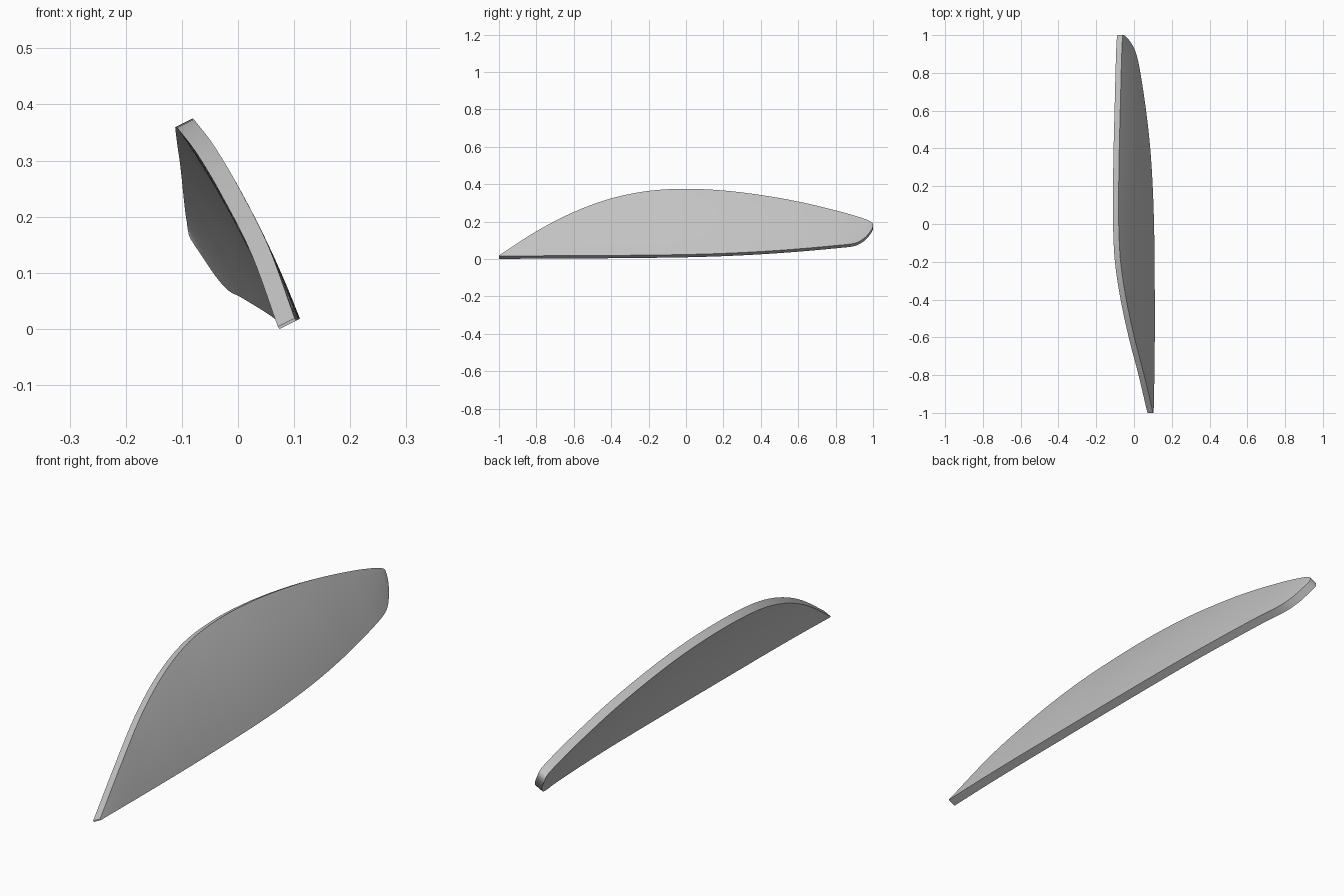
import bpy, bmesh, math
from mathutils import Vector

cube = bpy.data.objects.get("Cube")
if cube:
    bpy.data.objects.remove(cube)

glass = bpy.data.materials.new("grey_glass")
glass.use_nodes = True
GREY = (0.55, 0.55, 0.55, 1)
glass.diffuse_color = GREY
glass.node_tree.nodes["Principled BSDF"].inputs["Base Color"].default_value = GREY

# Outer outline stations: y, lower edge x and z, upper edge x and z
STATIONS = [
    (-1, .104, .015, .101, .019),
    (-.8, .108, .017, .054, .148),
    (-.6, .11, .018, .002, .251),
    (-.4, .11, .019, -.041, .324),
    (-.2, .109, .021, -.071, .364),
    (0, .106, .024, -.081, .375),
    (.2, .099, .03, -.081, .366),
    (.4, .086, .04, -.078, .342),
    (.6, .064, .054, -.073, .307),
    (.8, .034, .072, -.068, .26),
    (.9, .012, .084, -.065, .232),
    (.95, -.01, .109, -.063, .216),
    (.98, -.031, .14, -.061, .204),
    (.995, -.046, .162, -.06, .195),
    (1, -.055, .176, -.058, .184),
]
THICKNESS = Vector((-.03, 0, -.015))
STEPS, ROWS = 5, 16


def spline(points):
    """Smooth curve through the stations."""
    pts = [Vector(p) for p in points]
    pts = [2 * pts[0] - pts[1]] + pts + [2 * pts[-1] - pts[-2]]
    for a, b, c, d in zip(pts, pts[1:], pts[2:], pts[3:]):
        for i in range(STEPS):
            t = i / STEPS
            yield b + (c - a) * t / 2 + (2*a - 5*b + 4*c - d) * t*t / 2 + (3*b - a - 3*c + d) * t**3 / 2
    yield pts[-2]


def section(station):
    """Slightly bowed line from lower to upper edge."""
    y, lx, lz, ux, uz = station
    low, high = Vector((lx, y, lz)), Vector((ux, y, uz))
    chord = high - low
    bow = Vector((chord.z, 0, -chord.x)) * chord.length * .07
    for j in range(ROWS + 1):
        t = j / ROWS
        yield low + chord * t + bow * 4 * t * (1 - t)


# Curved pane: outer skin, inner skin and rim
bm = bmesh.new()
grid = [[bm.verts.new(p) for p in section(s)] for s in spline(STATIONS)]
for r, s in zip(grid, grid[1:]):
    for j in range(ROWS):
        bm.faces.new((r[j], s[j], s[j + 1], r[j + 1]))
extruded = bmesh.ops.extrude_face_region(bm, geom=bm.faces[:], use_keep_orig=True)["geom"]
for v in extruded:
    if isinstance(v, bmesh.types.BMVert):
        v.co += THICKNESS
bmesh.ops.recalc_face_normals(bm, faces=bm.faces)
mesh = bpy.data.meshes.new("window_pane")
bm.to_mesh(mesh)
bm.free()
mesh.materials.append(glass)
pane = bpy.data.objects.new("window_pane", mesh)
bpy.context.collection.objects.link(pane)

bpy.context.view_layer.objects.active = pane
pane.select_set(True)
bpy.ops.object.shade_smooth_by_angle(angle=math.radians(35))
